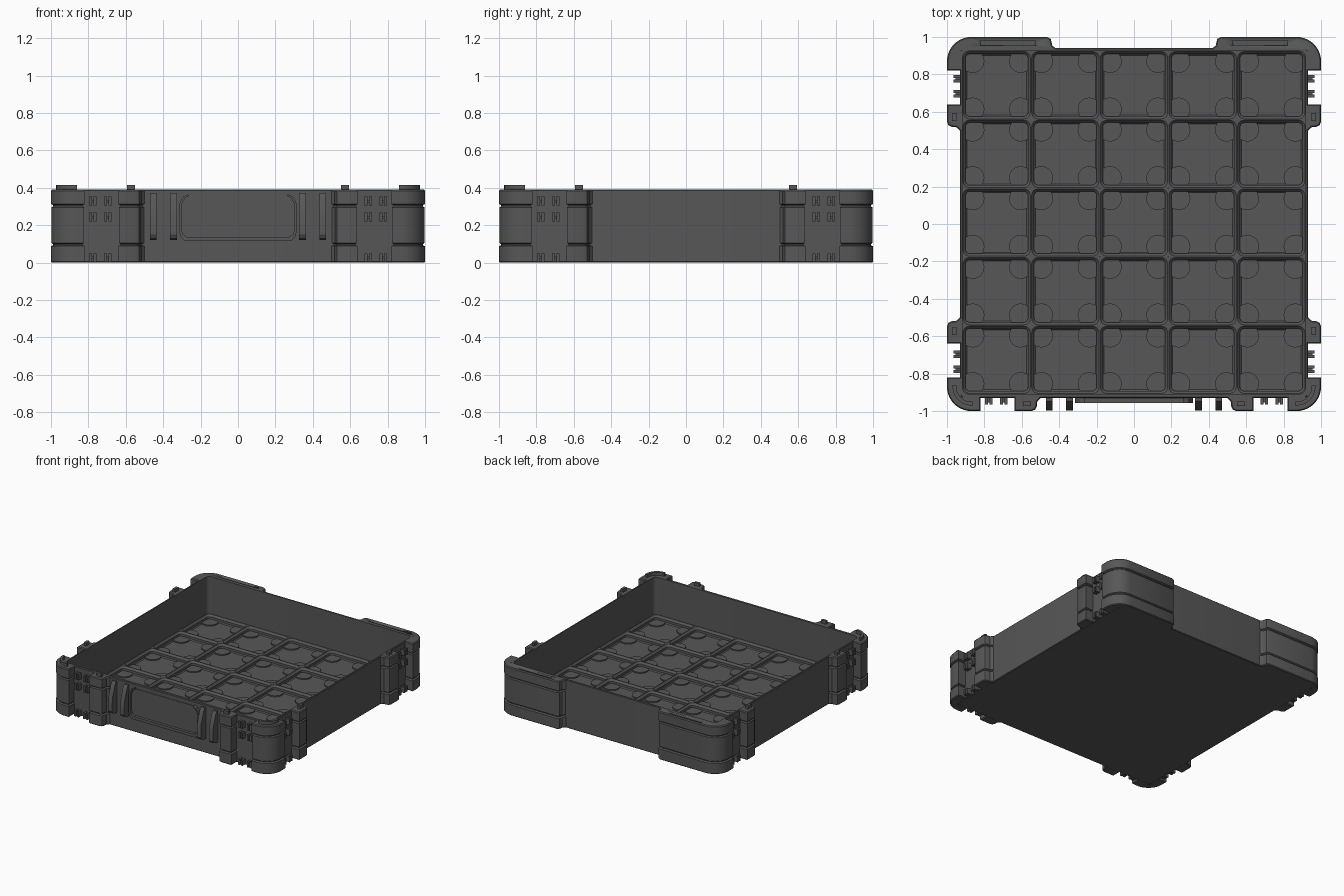
import bpy, bmesh, math

if "Cube" in bpy.data.objects:
    bpy.data.objects.remove(bpy.data.objects["Cube"])

grey = bpy.data.materials.new("charcoal plastic")
grey.diffuse_color = (0.095, 0.095, 0.095, 1)
grey.use_nodes = True
grey.node_tree.nodes["Principled BSDF"].inputs["Base Color"].default_value = grey.diffuse_color
TOP = 0.39


def finish(name, bm):
    bmesh.ops.recalc_face_normals(bm, faces=bm.faces)
    me = bpy.data.meshes.new(name)
    bm.to_mesh(me)
    bm.free()
    me.materials.append(grey)
    ob = bpy.data.objects.new(name, me)
    bpy.context.collection.objects.link(ob)
    bpy.context.view_layer.objects.active = ob
    ob.select_set(True)
    bpy.ops.object.shade_smooth_by_angle(angle=math.radians(30))
    ob.select_set(False)
    return ob


def loft(bm, loops, cap_start=True, cap_end=True):
    rings = [[bm.verts.new(p) for p in lp] for lp in loops]
    n = len(rings[0])
    for a, b in zip(rings, rings[1:]):
        for i in range(n):
            bm.faces.new((a[i], a[(i + 1) % n], b[(i + 1) % n], b[i]))
    if cap_start:
        bm.faces.new(rings[0])
    if cap_end:
        bm.faces.new(rings[-1])


def prism(bm, pts, z0, z1):
    loft(bm, [[(x, y, z) for x, y in pts] for z in (z0, z1)])


def arc(cx, cy, r, a0, a1, n=8):
    return [(cx + r * math.cos(math.radians(a0 + (a1 - a0) * i / n)),
             cy + r * math.sin(math.radians(a0 + (a1 - a0) * i / n))) for i in range(n + 1)]


def rounded(x0, x1, y0, y1, r, z, n=5):
    pts = (arc(x1 - r, y1 - r, r, 0, 90, n) + arc(x0 + r, y1 - r, r, 90, 180, n)
           + arc(x0 + r, y0 + r, r, 180, 270, n) + arc(x1 - r, y0 + r, r, 270, 360, n))
    return [(x, y, z) for x, y in pts]


def inset(pts, d):
    """Shrink a closed outline by d with mitred corners."""
    n = len(pts)
    area = sum(pts[i][0] * pts[(i + 1) % n][1] - pts[(i + 1) % n][0] * pts[i][1] for i in range(n))
    s = 1 if area > 0 else -1
    out = []
    for i in range(n):
        (ax, ay), (bx, by), (cx, cy) = pts[i - 1], pts[i], pts[(i + 1) % n]
        l1, l2 = math.hypot(bx - ax, by - ay), math.hypot(cx - bx, cy - by)
        n1 = (-(by - ay) / l1 * s, (bx - ax) / l1 * s)
        n2 = (-(cy - by) / l2 * s, (cx - bx) / l2 * s)
        k = d / max(0.3, 1 + n1[0] * n2[0] + n1[1] * n2[1])
        out.append((bx + (n1[0] + n2[0]) * k, by + (n1[1] + n2[1]) * k))
    return out


# height and inset of the bumper profile with its two grooves
BANDS = [(0, .006), (.006, 0), (.088, 0), (.094, .012), (.099, .012), (.105, .003),
         (.296, .003), (.302, .012), (.307, .012), (.313, 0), (.383, 0), (TOP, .006)]


def bumper(bm, pts):
    loft(bm, [[(x, y, z) for x, y in inset(pts, d)] for z, d in BANDS])


def box(bm, place, u0, u1, v0, v1, z0, z1):
    prism(bm, [place(u, v) for u, v in ((u0, v0), (u1, v0), (u1, v1), (u0, v1))], z0, z1)


# u runs along a side, v points outward
def front_site(s):
    return lambda u, v: (s * u, -v)


def side_site(side, s):
    return lambda u, v: (side * v, s * u)


sites = [front_site(s) for s in (1, -1)] + [side_site(a, s) for a in (1, -1) for s in (1, -1)]

# open tray body
bm = bmesh.new()
loft(bm, [rounded(-.925, .925, -.925, .935, .02, 0), rounded(-.93, .93, -.93, .94, .02, .005),
          rounded(-.93, .93, -.93, .94, .02, TOP - .004), rounded(-.926, .926, -.926, .936, .02, TOP),
          rounded(-.917, .917, -.909, .925, .035, TOP), rounded(-.917, .917, -.909, .925, .035, .045)])
finish("tray_body", bm)

# floor grid of stepped pockets with corner pads
bm, pads = bmesh.new(), bmesh.new()
P = .367
for i in range(-2, 3):
    for j in range(-2, 3):
        cx, cy = i * P, j * P + .008
        steps = [(P / 2, .002, .044), (P / 2, .002, .087), (.18, .035, .087), (.167, .024, .072),
                 (.167, .024, .053), (.16, .018, .045)]
        loft(bm, [rounded(cx - h, cx + h, cy - h, cy + h, r, z) for h, r, z in steps], False, False)
        for sx in (1, -1):
            for sy in (1, -1):
                prism(pads, arc(cx + sx * .128, cy + sy * .128, .062, 0, 345, 23), .044, .054)
finish("floor_grid", bm)
finish("pocket_corner_pads", pads)

# corner bumpers
bm = bmesh.new()
for s in (1, -1):
    bumper(bm, [(s * x, y) for x, y in [(.82, -.92), (.82, -1)] + arc(.87, -.87, .13, -90, 0, 10)
                + [(1, -.82), (.92, -.82), (.92, -.92)]])
finish("front_corner_bumpers", bm)
bm = bmesh.new()
for s in (1, -1):
    bumper(bm, [(s * x, y) for x, y in [(.92, .82), (1, .82)] + arc(.87, .87, .13, 0, 90, 10)
                + [(.465, 1), (.445, .99), (.437, .955), (.415, .935), (.415, .925), (.92, .925)]])
back = finish("back_corner_bumpers", bm)

# slots in the top of the back bumpers
bm = bmesh.new()
for s in (1, -1):
    prism(bm, [(s * x, y) for x, y in ((.53, .955), (.82, .955), (.82, .98), (.53, .98))], .36, .45)
cutter = finish("slot_cutter", bm)
cutter.hide_render = True
cutter.hide_set(True)
mod = back.modifiers.new("slots", 'BOOLEAN')
mod.object = cutter
mod.solver = 'EXACT'

# wings, stacking tabs and hinge knuckles beside each latch gap
wings, tabs, knuckles = bmesh.new(), bmesh.new(), bmesh.new()
for place in sites:
    bumper(wings, [place(u, v) for u, v in [(.64, .92), (.64, 1), (.545, 1), (.528, .992), (.52, .975),
                                            (.517, .95), (.5, .932), (.5, .92)]])
    box(tabs, place, .55, .593, .95, .972, TOP - .01, .415)
    for z0, z1 in ((.305, .353), (.22, .267), (.004, .05)):
        for u in (.697, .777):
            for e in (-.0125, .0125):
                box(knuckles, place, u + e - .008, u + e + .008, .92, .966, z0, z1)
            zm = (z0 + z1) / 2
            box(knuckles, place, u - .015, u + .015, .92, .955, zm - .007, zm + .007)
finish("latch_wings", wings)
finish("hinge_knuckles", knuckles)

# curved stacking tabs on the front corners
for s in (1, -1):
    pts = arc(.87, -.87, .1, -95, 5, 10) + arc(.87, -.87, .08, 5, -95, 10)
    prism(tabs, [(s * x, y) for x, y in pts], TOP - .01, .415)
finish("stacking_tabs", tabs)

# front handle frame
half_out = [(.265, .365), (.29, .355), (.31, .325), (.315, .3), (.315, .17), (.305, .135), (.285, .115)]
half_in = [(.265, .355), (.285, .343), (.298, .32), (.302, .3), (.302, .175), (.293, .15), (.275, .138)]


def mirror_path(h):
    return h + [(-x, z) for x, z in reversed(h)]


bm = bmesh.new()
outline = mirror_path(half_out) + mirror_path(half_in)[::-1]
loft(bm, [[(x, y, z) for x, z in outline] for y in (-.925, -.957)])
finish("handle_frame", bm)
bm = bmesh.new()
loft(bm, [[(x, y, z) for x, z in mirror_path(half_in)] for y in (-.925, -.934)])
finish("handle_panel", bm)

# handle pivot ribs
bm = bmesh.new()
rib = [(-.92, .37), (-.945, .372), (-.96, .35), (-.993, .25), (-.996, .15), (-.985, .13), (-.96, .12), (-.92, .12)]
for s in (1, -1):
    for c in (.345, .453):
        loft(bm, [[(s * c + d, y, z) for y, z in rib] for d in (-.018, .018)])
finish("handle_pivot_ribs", bm)
